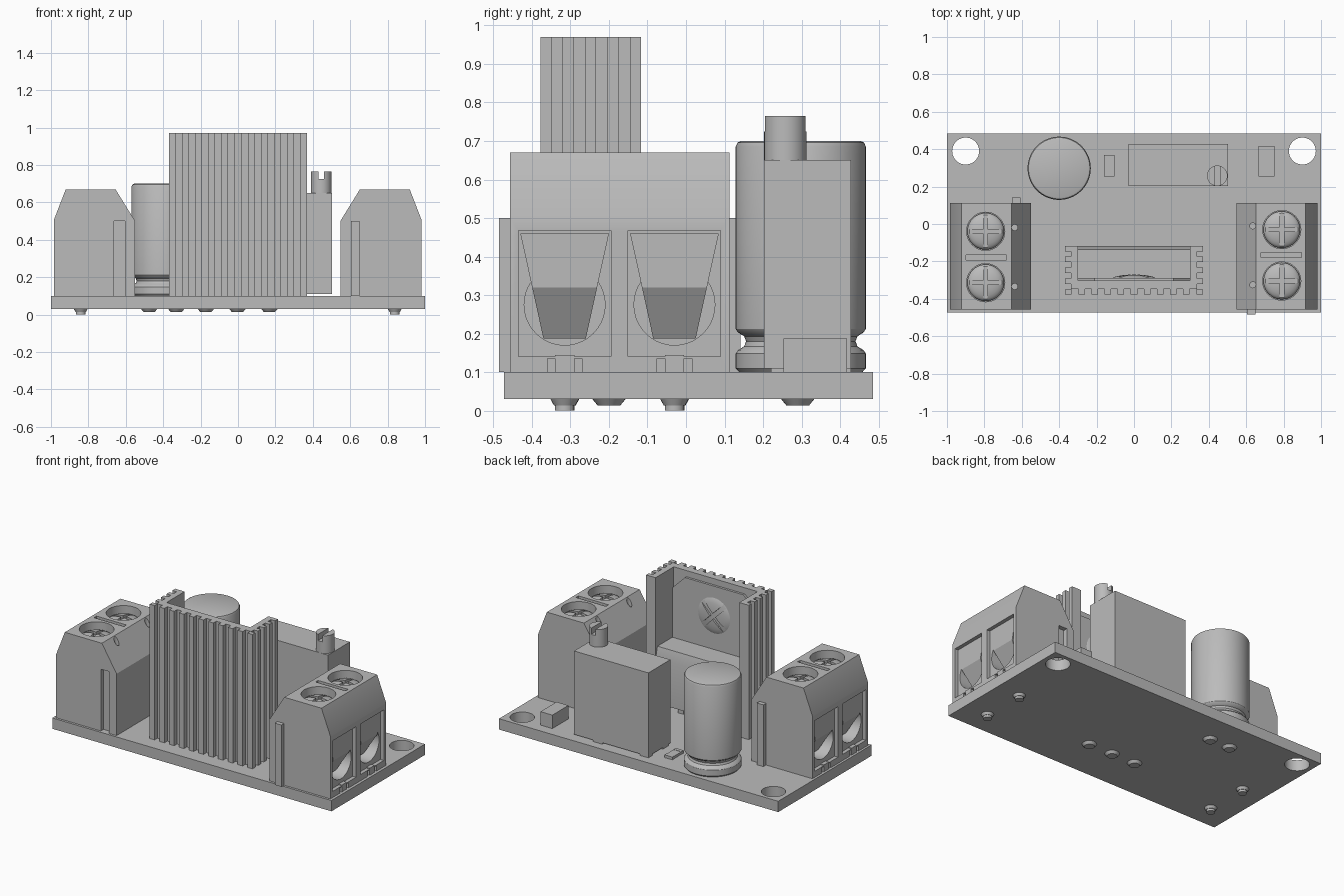
import bpy, bmesh, math
from mathutils import Matrix, Vector

old = bpy.data.objects.get("Cube")
if old:
    bpy.data.objects.remove(old, do_unlink=True)

grey = bpy.data.materials.new("plain grey")
grey.use_nodes = True
grey.diffuse_color = (0.5, 0.5, 0.5, 1)
grey.node_tree.nodes["Principled BSDF"].inputs["Base Color"].default_value = (0.5, 0.5, 0.5, 1)


def finish(name, bm):
    bmesh.ops.recalc_face_normals(bm, faces=bm.faces)
    me = bpy.data.meshes.new(name)
    bm.to_mesh(me)
    bm.free()
    me.materials.append(grey)
    ob = bpy.data.objects.new(name, me)
    bpy.context.collection.objects.link(ob)
    return ob


def prism(name, pts, axis, a, b):
    """Extrude a 2D outline along an axis from a to b."""
    place = {"x": lambda p, t: (t, *p), "y": lambda p, t: (p[0], t, p[1]), "z": lambda p, t: (*p, t)}[axis]
    bm = bmesh.new()
    face = bm.faces.new([bm.verts.new(place(p, a)) for p in pts])
    out = bmesh.ops.extrude_face_region(bm, geom=[face])["geom"]
    step = Vector(place((0, 0), b - a))
    bmesh.ops.translate(bm, vec=step, verts=[v for v in out if isinstance(v, bmesh.types.BMVert)])
    return finish(name, bm)


def box(name, x0, x1, y0, y1, z0, z1):
    return prism(name, [(x0, y0), (x1, y0), (x1, y1), (x0, y1)], "z", z0, z1)


def lathe(name, profile, loc=(0, 0, 0), segs=40):
    """Revolve (radius, z) points about a vertical axis."""
    bm = bmesh.new()
    vs = [bm.verts.new((r, 0, z)) for r, z in profile]
    es = [bm.edges.new(p) for p in zip(vs, vs[1:])]
    bmesh.ops.spin(bm, geom=vs + es, axis=(0, 0, 1), cent=(0, 0, 0), angle=math.tau, steps=segs)
    bmesh.ops.remove_doubles(bm, verts=bm.verts, dist=1e-5)
    bmesh.ops.translate(bm, vec=loc, verts=bm.verts)
    return finish(name, bm)


def rod(name, r, x, y, z0, z1, segs=40):
    return lathe(name, [(0, z0), (r, z0), (r, z1), (0, z1)], (x, y, 0), segs)


def cut(target, *cutters):
    for c in cutters:
        c.hide_render = True
        mod = target.modifiers.new("cut", "BOOLEAN")
        mod.operation, mod.solver, mod.object = "DIFFERENCE", "EXACT", c
        with bpy.context.temp_override(object=target, active_object=target):
            bpy.ops.object.modifier_apply(modifier=mod.name)
        bpy.data.objects.remove(c, do_unlink=True)


def cross_screw(name, r, matrix, depth=0.02):
    """Domed screw head with a cross slot."""
    dome = [(r * math.cos(t), 0.035 * math.sin(t)) for t in [i * math.pi / 12 for i in range(6)]]
    ob = lathe(name, [(0, -0.03), (r, -0.03)] + dome + [(0, 0.035)])
    w, l = r * 0.11, r * 0.93
    cut(ob, box("slot", -l, l, -w, w, 0.035 - depth, 0.1), box("slot", -w, w, -l, l, 0.035 - depth, 0.1))
    ob.data.transform(matrix)
    return ob


# Circuit board with two mounting holes
board = box("board", -1, 1, -0.472, 0.485, 0.03, 0.1)
cut(board, *[rod("hole", 0.072, s * 0.9, 0.39, 0, 0.2) for s in (-1, 1)])

# Terminal block
MID = -0.172
block = prism("terminal_block", [(0.547, 0.1), (0.547, 0.5), (0.652, 0.67), (0.918, 0.67),
                                 (0.982, 0.505), (0.982, 0.1)], "y", -0.457, 0.113)
cut(block, box("groove", 0.6, 0.66, 0.085, 0.2, 0, 0.5), box("slit", 0.68, 0.895, -0.178, -0.152, 0.63, 0.8))
terminal = [block, box("terminal_rib", 0.603, 0.65, -0.485, -0.44, 0.1, 0.5)]
for y in (-0.315, -0.03):
    sy = -0.305 if y < -0.1 else -0.03
    bore = rod("bore", 0.105, 0, 0, 0, 0.14)
    bore.data.transform(Matrix.Translation((0.83, y, 0.275)) @ Matrix.Rotation(math.pi / 2, 4, "Y"))
    cut(block,
        box("window", 0.958, 1.1, y - 0.12, y + 0.12, 0.14, 0.467), bore,
        box("notch", 0.92, 1.1, y - 0.045, y + 0.045, 0, 0.135),
        rod("screw_well", 0.102, 0.79, sy, 0.59, 0.8),
        rod("vent", 0.016, 0.635, -0.325 if y < -0.1 else -0.01, 0.54, 0.8, 16))
    flap = prism("wire_flap", [(0.962, 0.46), (0.962, 0.32), (0.885, 0.187), (0.875, 0.187),
                               (0.94, 0.32), (0.94, 0.46)], "y", -1, 1)
    for v in flap.data.vertices:
        v.co.y = y + v.co.y * (0.055 + (v.co.z - 0.187) * 0.22)
    terminal += [flap, box("terminal_pin", 0.9, 0.982, y - 0.025, y + 0.025, 0.09, 0.145),
                 cross_screw("terminal_screw", 0.098, Matrix.Translation((0.79, sy, 0.61))),
                 lathe("terminal_solder", [(0, 0.035), (0.037, 0.03), (0.028, 0.014), (0.025, 0.014),
                                           (0.025, 0), (0, 0)], (0.838, y, 0), 24)]

# Opposite terminal block is the same part turned half round
for ob in terminal:
    twin = ob.copy()
    twin.data = ob.data.copy()
    twin.name = "left_" + ob.name.split(".")[0]
    twin.data.transform(Matrix.Translation((-0.003, 2 * MID, 0)) @ Matrix.Rotation(math.pi, 4, "Z"))
    bpy.context.collection.objects.link(twin)

# U-shaped heat sink with ribbed outer faces
X, F, B, D = 0.368, -0.378, -0.117, 0.03
sink = prism("heat_sink", [(-X, F), (X, F), (X, B), (0.3, B), (0.3, -0.303), (-0.3, -0.303),
                           (-0.3, B), (-X, B)], "z", 0.1, 0.97)
px, py = 2 * X / 21, (B - F) / 9
for i in range(1, 21, 2):
    cut(sink, box("gap", -X + i * px, -X + (i + 1) * px, F - 0.1, F + D, 0, 1.1))
for i in range(1, 9, 2):
    for s in (-1, 1):
        a, b = sorted((s * (X - D), s * (X + 0.1)))
        cut(sink, box("gap", a, b, F + i * py, F + (i + 1) * py, 0, 1.1))

# Power transistor inside the heat sink
prism("transistor_tab", [(-0.3, 0.3), (0.3, 0.3), (0.3, 0.84), (0.21, 0.93), (-0.21, 0.93), (-0.3, 0.84)],
      "y", -0.305, -0.288)
prism("transistor_body", [(-0.288, 0.16), (-0.117, 0.16), (-0.117, 0.45), (-0.135, 0.52), (-0.288, 0.52)],
      "x", -0.299, 0.299)
cross_screw("transistor_screw", 0.12, Matrix.Translation((0, -0.295, 0.74)) @ Matrix.Rotation(-math.pi / 2, 4, "X")
            @ Matrix.Rotation(math.pi / 4, 4, "Z") @ Matrix.Diagonal((1, 1, 0.7, 1)))
for x in (-0.172, -0.003, 0.168):
    box("transistor_leg", x - 0.02, x + 0.02, -0.215, -0.185, 0.09, 0.17)

# Solder bumps under the transistor and capacitor
for x, y in [(-0.172, -0.2), (-0.003, -0.2), (0.168, -0.2), (-0.33, 0.29), (-0.475, 0.29)]:
    lathe("solder", [(0, 0.035), (0.043, 0.03), (0.03, 0.014), (0, 0.014)], (x, y, 0), 24)

# Capacitor can with a crimped neck
lathe("capacitor", [(0, 0.1), (0.16, 0.1), (0.169, 0.11), (0.169, 0.148), (0.163, 0.157), (0.147, 0.167),
                    (0.142, 0.18), (0.147, 0.193), (0.163, 0.203), (0.169, 0.212), (0.169, 0.685),
                    (0.164, 0.696), (0.155, 0.7), (0, 0.7)], (-0.4, 0.298, 0), 64)

# Trimmer with feet and an adjusting screw
box("trimmer", -0.03, 0.502, 0.203, 0.428, 0.11, 0.65)
for x0, x1 in ((-0.03, 0.03), (0.3, 0.365)):
    for y0, y1 in ((0.22, 0.28), (0.385, 0.428)):
        box("trimmer_foot", x0, x1, y0, y1, 0.09, 0.12)
knob = rod("trimmer_screw", 0.055, 0.445, 0.258, 0.64, 0.765)
cut(knob, box("slot", 0.43, 0.46, 0.1, 0.4, 0.725, 0.9))

# Small surface parts
box("surface_block", 0.665, 0.75, 0.253, 0.418, 0.09, 0.187)
box("surface_chip", -0.16, -0.105, 0.275, 0.35, 0.09, 0.116)
for y in (0.255, 0.348):
    box("chip_end", -0.161, -0.104, y, y + 0.022, 0.09, 0.118)

# Smooth the round parts, keeping edges sharp
for ob in bpy.context.collection.objects:
    ob.select_set(ob.type == "MESH")
bpy.context.view_layer.objects.active = board
bpy.ops.object.shade_smooth_by_angle(angle=math.radians(30))
